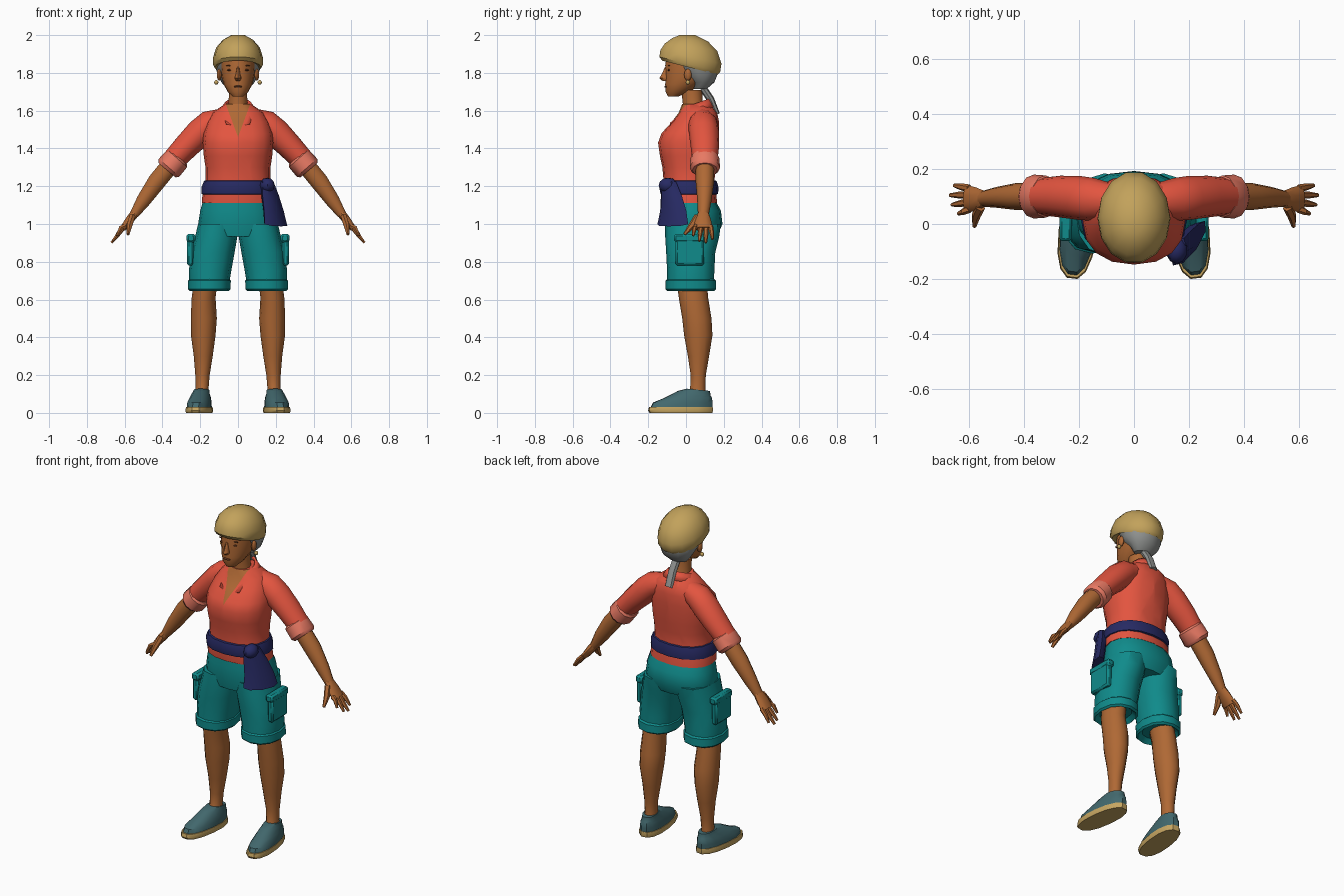
import bpy
import bmesh
import math
from mathutils import Vector, Matrix

cube = bpy.data.objects.get("Cube")
if cube:
    bpy.data.objects.remove(cube, do_unlink=True)


def material(name, r, g, b):
    mat = bpy.data.materials.new(name)
    mat.use_nodes = True
    mat.diffuse_color = (r, g, b, 1)
    shader = mat.node_tree.nodes["Principled BSDF"]
    shader.inputs["Base Color"].default_value = (r, g, b, 1)
    shader.inputs["Roughness"].default_value = 0.9
    return mat


SKIN = material("brown skin", .43, .14, .035)
SHIRT = material("coral red", .77, .09, .05)
CUFF = material("light coral", .8, .19, .125)
TEAL = material("teal cloth", .005, .26, .26)
NAVY = material("navy cloth", .02, .023, .125)
SHOE = material("grey blue canvas", .055, .14, .155)
SOLE = material("straw sole", .57, .38, .12)
KNIT = material("mustard knit", .54, .36, .105)
HAIR = material("grey hair", .27, .28, .27)
DARK = material("dark brown", .13, .04, .015)
parts = []


def finish(name, bm, mats, mirrored=False):
    """Turn a bmesh into a named object, optionally mirrored across x."""
    bmesh.ops.recalc_face_normals(bm, faces=bm.faces)
    mesh = bpy.data.meshes.new(name)
    bm.to_mesh(mesh)
    bm.free()
    for mat in mats:
        mesh.materials.append(mat)
    obj = bpy.data.objects.new(name, mesh)
    bpy.context.collection.objects.link(obj)
    if mirrored:
        obj.modifiers.new("Mirror", 'MIRROR').use_mirror_merge = False
    parts.append(obj)
    return obj


def skin_rings(rings):
    """Join closed rings of points into a capped surface."""
    bm = bmesh.new()
    loops = [[bm.verts.new(p) for p in ring] for ring in rings]
    for low, high in zip(loops, loops[1:]):
        for i in range(len(low)):
            bm.faces.new((low[i - 1], low[i], high[i], high[i - 1]))
    bm.faces.new(loops[0])
    bm.faces.new(loops[-1])
    return bm


def stack(rings, sides=12, turn=0, power=1):
    """Level rings: centre x, height, half width, front y, back y, optional slope."""
    loops = []
    for cx, z, rx, front, back, *slope in rings:
        cy, ry = (front + back) / 2, (back - front) / 2
        loop = []
        for i in range(sides):
            a = math.tau * i / sides
            c, s = math.cos(a), math.sin(a)
            p = Vector((rx * math.copysign(abs(c) ** power, c),
                        ry * math.copysign(abs(s) ** power, s), 0))
            p.z = slope[0] * p.y if slope else 0
            loop.append(Matrix.Rotation(turn, 3, 'Z') @ p + Vector((cx, cy, z)))
        loops.append(loop)
    return skin_rings(loops)


def tube(path, sides=10):
    """Rings square to a path: x, y, z, radius along y, radius across."""
    points = [Vector(p[:3]) for p in path]
    loops = []
    for i, (point, spec) in enumerate(zip(points, path)):
        along = points[min(i + 1, len(points) - 1)] - points[max(i - 1, 0)]
        along.normalize()
        wide = Vector((0, 1, 0))
        wide = (wide - along * wide.dot(along)).normalized()
        thin = along.cross(wide)
        angles = [math.tau * k / sides for k in range(sides)]
        loops.append([point + wide * spec[3] * math.cos(a) + thin * spec[4] * math.sin(a)
                      for a in angles])
    return skin_rings(loops)


def blob(name, centre, size, mat, mirrored=False):
    bm = bmesh.new()
    bmesh.ops.create_uvsphere(bm, u_segments=10, v_segments=6, radius=1)
    bmesh.ops.transform(bm, matrix=Matrix.LocRotScale(Vector(centre), None, Vector(size)), verts=bm.verts)
    return finish(name, bm, [mat], mirrored)


def slab(name, centre, size, mat, bevel=.01):
    bm = bmesh.new()
    bmesh.ops.create_cube(bm, size=1)
    bmesh.ops.transform(bm, matrix=Matrix.LocRotScale(Vector(centre), None, Vector(size)), verts=bm.verts)
    bmesh.ops.bevel(bm, geom=bm.edges[:], offset=bevel, segments=1, affect='EDGES')
    return finish(name, bm, [mat], True)


# Head, neck and face
finish("head", stack([(0, 1.675, .028, -.095, -.04), (0, 1.7, .055, -.108, .02),
                      (0, 1.74, .076, -.11, .08), (0, 1.78, .087, -.108, .13),
                      (0, 1.84, .093, -.11, .15), (0, 1.9, .09, -.1, .15)], 16), [SKIN])
finish("neck", stack([(0, 1.55, .07, -.02, .12), (0, 1.62, .05, -.015, .09),
                      (0, 1.71, .048, -.025, .085)]), [SKIN])
finish("nose", stack([(0, 1.758, .012, -.125, -.08), (0, 1.772, .018, -.142, -.08),
                      (0, 1.79, .012, -.13, -.08), (0, 1.83, .008, -.112, -.09)], 8), [SKIN])
blob("ears", (.1, .01, 1.79), (.013, .02, .032), SKIN, True)
blob("earrings", (.115, .01, 1.75), (.012, .012, .012), SOLE, True)
blob("eyes", (.042, -.091, 1.815), (.017, .006, .005), DARK, True)
blob("brows", (.044, -.09, 1.838), (.022, .006, .003), DARK, True)
blob("lips", (0, -.107, 1.727), (.024, .008, .006), DARK)

# Hair under the cap, with a short tail at the nape
finish("hair", stack([(0, 1.715, .055, .04, .11), (0, 1.75, .088, .025, .15),
                      (0, 1.8, .112, -.04, .17), (0, 1.86, .116, -.075, .17)]), [HAIR])
finish("hair_tail", tube([(0, .09, 1.72, .02, .025), (0, .13, 1.66, .02, .025),
                          (0, .165, 1.58, .015, .025)], 8), [HAIR])
finish("knit_cap", stack([(0, 1.84, .1, -.1, .15, -.25), (0, 1.828, .124, -.13, .172, -.25),
                          (0, 1.845, .133, -.145, .185, -.25), (0, 1.885, .131, -.14, .192, -.22),
                          (0, 1.935, .115, -.115, .17, -.15), (0, 1.975, .08, -.075, .12, -.1),
                          (0, 2, .035, -.035, .05)], 14), [KNIT])

# Shirt body with an open neckline cut into its front faces
shirt = stack([(0, 1.11, .192, -.115, .165), (0, 1.16, .188, -.12, .16),
               (0, 1.22, .172, -.118, .15), (0, 1.3, .172, -.125, .157),
               (0, 1.36, .181, -.138, .166), (0, 1.43, .187, -.148, .172),
               (0, 1.48, .182, -.13, .175), (0, 1.54, .165, -.075, .175),
               (0, 1.59, .135, -.038, .165), (0, 1.635, .07, -.02, .13)], 16, power=.88)
NECK_LOW, NECK_SLOPE = 1.46, .37
for side in (-1, 1):
    bmesh.ops.bisect_plane(shirt, geom=shirt.verts[:] + shirt.edges[:] + shirt.faces[:],
                           plane_co=(0, 0, NECK_LOW), plane_no=(side, 0, -NECK_SLOPE))
for face in shirt.faces:
    mid = face.calc_center_median()
    if mid.y < .03 and abs(mid.x) < NECK_SLOPE * (mid.z - NECK_LOW):
        face.material_index = 1
finish("shirt", shirt, [SHIRT, SKIN])

# Collar strip running from lapel to lapel around the back of the neck
bm = bmesh.new()
strip = [((-.025, -.085, 1.52), (-.065, -.085, 1.535))]
for step in range(-5, 6):
    a = step * .44
    s, c = math.sin(a), math.cos(a)
    strip.append(((.07 * s, .055 + .07 * c, 1.64 + .025 * c),
                  (.1 * s, .06 + .09 * c, 1.6 + .02 * c)))
strip.append(tuple((-x, y, z) for x, y, z in strip[0]))
rows = [[bm.verts.new(p) for p in pair] for pair in strip]
for (a, b), (c, d) in zip(rows, rows[1:]):
    bm.faces.new((a, b, d, c))
collar = finish("collar", bm, [SHIRT])
collar.modifiers.new("Thickness", 'SOLIDIFY').thickness = .012

# Sleeves, rolled cuffs and forearms
finish("sleeves", tube([(.07, .085, 1.56, .06, .055), (.15, .09, 1.53, .078, .072),
                        (.2, .095, 1.485, .08, .075), (.27, .1, 1.415, .076, .068),
                        (.35, .1, 1.33, .066, .06)], 12), [SHIRT], True)
finish("sleeve_cuffs", tube([(.315, .1, 1.355, .066, .06), (.322, .1, 1.347, .077, .07),
                             (.365, .1, 1.298, .08, .072), (.376, .1, 1.285, .066, .06)], 12), [CUFF], True)
finish("forearms", tube([(.34, .1, 1.335, .05, .05), (.43, .1, 1.225, .049, .05),
                         (.5, .097, 1.125, .038, .04), (.55, .092, 1.05, .029, .025)]), [SKIN], True)

# Hands
finish("palms", tube([(.545, .092, 1.058, .029, .024), (.575, .09, 1.02, .043, .023),
                      (.61, .092, .975, .05, .017)]), [SKIN], True)
for name, start, tip, reach in (("index", .054, .038, .64), ("middle", .08, .07, .663),
                                ("ring", .106, .105, .67), ("little", .13, .14, .655)):
    drop = 1.725 - 1.23 * reach
    finish(name + "_fingers", tube([(.6, start, .988, .014, .014),
                                    ((.6 + reach) / 2, (start + tip) / 2, drop + .042, .013, .012),
                                    (reach, tip, drop, .007, .007)], 6), [SKIN], True)
finish("thumbs", tube([(.56, .065, 1.04, .022, .018), (.575, .03, .99, .018, .016),
                       (.582, -.008, .945, .008, .008)], 6), [SKIN], True)

# Waist sash with a hanging knotted end on the left hip
finish("sash", stack([(0, 1.152, .18, -.11, .15), (0, 1.16, .193, -.135, .17),
                      (0, 1.195, .193, -.142, .172), (0, 1.228, .18, -.132, .162),
                      (0, 1.232, .165, -.11, .145)], 16, power=.9), [NAVY])
blob("sash_knot", (.155, -.095, 1.205), (.04, .05, .04), NAVY)
finish("sash_end", stack([(.155, 1.225, .045, -.115, -.065), (.17, 1.15, .068, -.11, -.045),
                          (.188, 1.07, .085, -.1, -.035), (.2, .998, .1, -.105, -.035, .3)],
                         8, turn=.95), [NAVY])

# Shorts, turn-ups and cargo pockets
finish("shorts_seat", stack([(0, 1.135, .182, -.105, .15), (0, 1.07, .2, -.112, .185),
                             (0, 1, .211, -.112, .193), (0, .935, .2, -.1, .165)],
                            16, power=.88), [TEAL])
finish("shorts_legs", stack([(.106, 1, .105, -.11, .185), (.116, .93, .112, -.11, .175),
                             (.134, .85, .116, -.105, .155), (.148, .75, .112, -.1, .15),
                             (.152, .69, .106, -.1, .148)], 12, power=.88), [TEAL], True)
finish("turn_ups", stack([(.153, .67, .08, -.07, .12), (.153, .645, .103, -.098, .148),
                          (.153, .655, .113, -.108, .16), (.152, .7, .114, -.108, .158),
                          (.151, .712, .1, -.095, .145)], 12, power=.88), [TEAL], True)
slab("cargo_pockets", (.252, .02, .855), (.036, .15, .15), TEAL)
slab("pocket_flaps", (.249, .02, .925), (.046, .165, .045), TEAL)

# Bare legs
finish("legs", stack([(.17, .7, .063, -.05, .11), (.182, .61, .063, -.038, .117),
                      (.181, .5, .069, -.02, .135), (.184, .41, .065, -.01, .14),
                      (.184, .3, .05, .01, .122), (.188, .2, .038, .025, .105),
                      (.19, .13, .034, .022, .102), (.19, .08, .042, 0, .11)]), [SKIN], True)

# Slip-on shoes on flat soles
finish("shoe_soles", stack([(.205, 0, .066, -.195, .142), (.205, .012, .07, -.203, .146),
                            (.205, .032, .066, -.198, .144)], 14, .12, .85), [SOLE], True)
finish("shoe_uppers", stack([(.205, .03, .063, -.19, .142), (.204, .055, .061, -.178, .143),
                             (.2, .08, .055, -.115, .14), (.195, .103, .045, -.045, .132, -.15),
                             (.192, .122, .04, .003, .127, -.1)], 14, .12, .9), [SHOE], True)

# Smooth shading with crisp folds
for obj in bpy.context.selected_objects:
    obj.select_set(False)
for obj in parts:
    obj.select_set(True)
bpy.context.view_layer.objects.active = parts[0]
bpy.ops.object.shade_smooth_by_angle(angle=math.radians(38))
